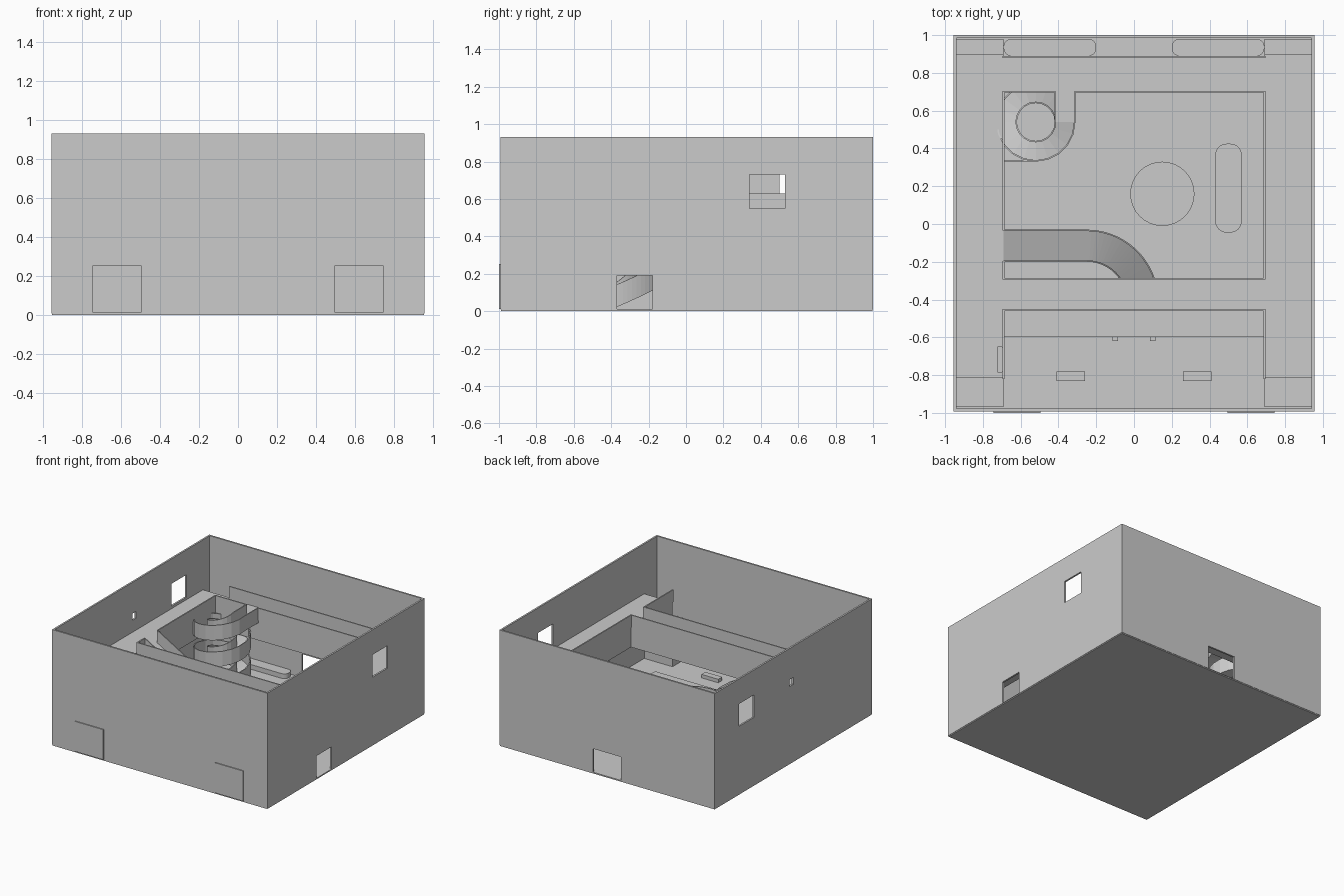
import bpy, bmesh, math
from mathutils import Vector

cube = bpy.data.objects.get("Cube")
if cube:
    bpy.data.objects.remove(cube, do_unlink=True)

grey = bpy.data.materials.new("plain_grey")
grey.use_nodes = True
grey.diffuse_color = (0.6, 0.6, 0.6, 1)
grey.node_tree.nodes["Principled BSDF"].inputs["Base Color"].default_value = (0.6, 0.6, 0.6, 1)


def make_object(name, bm):
    bmesh.ops.recalc_face_normals(bm, faces=bm.faces)
    mesh = bpy.data.meshes.new(name)
    bm.to_mesh(mesh)
    bm.free()
    mesh.materials.append(grey)
    obj = bpy.data.objects.new(name, mesh)
    bpy.context.collection.objects.link(obj)
    return obj


def box(name, xs, ys, zs):
    bm = bmesh.new()
    bmesh.ops.create_cube(bm, size=1)
    for v in bm.verts:
        v.co = [a[0] if c < 0 else a[1] for a, c in zip((xs, ys, zs), v.co)]
    return make_object(name, bm)


def prism(name, outline, z0, z1):
    bm = bmesh.new()
    face = bm.faces.new([bm.verts.new((x, y, z0)) for x, y in outline])
    top = bmesh.ops.extrude_face_region(bm, geom=[face])["geom"]
    bmesh.ops.translate(bm, vec=(0, 0, z1 - z0),
                        verts=[g for g in top if isinstance(g, bmesh.types.BMVert)])
    return make_object(name, bm)


def rounded(name, xs, ys, r, z0, z1, steps=8):
    outline = []
    corners = [(xs[1] - r, ys[1] - r), (xs[0] + r, ys[1] - r),
               (xs[0] + r, ys[0] + r), (xs[1] - r, ys[0] + r)]
    for q, (cx, cy) in enumerate(corners):
        for i in range(steps + 1):
            a = math.pi / 2 * (q + i / steps)
            outline.append((cx + r * math.cos(a), cy + r * math.sin(a)))
    return prism(name, outline, z0, z1)


def cut(obj, openings):
    for spans in openings:
        cutter = box("cutter", *spans)
        cutter.hide_render = True
        mod = obj.modifiers.new("opening", 'BOOLEAN')
        mod.operation = 'DIFFERENCE'
        mod.solver = 'EXACT'
        mod.object = cutter
        bpy.context.view_layer.objects.active = obj
        bpy.ops.object.modifier_apply(modifier=mod.name)
        bpy.data.objects.remove(cutter, do_unlink=True)


def ramp(name, stations, half):
    """Sweep a walled deck along (centre x, centre y, side direction, z)."""
    t, h, d = 0.008, 0.1, 0.02
    profile = [(-half, -d), (-half, h), (-half + t, h), (-half + t, 0),
               (half - t, 0), (half - t, h), (half, h), (half, -d)]
    bm = bmesh.new()
    rings = []
    for x, y, side, z in stations:
        rings.append([bm.verts.new((x + side.x * o, y + side.y * o, max(z + up, 0.006)))
                      for o, up in profile])
    n = len(profile)
    for a, b in zip(rings, rings[1:]):
        for i in range(n):
            bm.faces.new((a[i], a[(i + 1) % n], b[(i + 1) % n], b[i]))
    for ring in (rings[0], rings[-1]):
        bm.faces.new(ring)
    return make_object(name, bm)


# Outer shell
FLOOR, DECK, RAIL = 0.012, 0.53, 0.63
X, Y0, Y1, T = 0.955, -0.992, 1.0, 0.014
box("ground_floor", (-X + 0.003, X - 0.003), (Y0 + 0.003, Y1 - 0.003), (0, FLOOR))
walls = box("outer_walls", (-X, X), (Y0, Y1), (0.008, 0.93))
cut(walls, [
    ((-X + T, X - T), (Y0 + T, Y1 - T), (-1, 2)),
    ((0.8, 1.1), (-0.37, -0.18), (FLOOR, 0.19)),
    ((0.8, 1.1), (0.34, 0.53), (0.55, 0.73)),
    ((-1.1, -0.8), (0.5, 0.69), (0.55, 0.73)),
    ((-1.1, -0.8), (0.005, 0.055), (0.625, 0.68)),
    ((-0.125, 0.125), (0.9, 1.1), (FLOOR, 0.2)),
])
for side, x in (("right", -0.62), ("left", 0.62)):
    box(side + "_front_door", (x - 0.125, x + 0.125), (-1.0, Y0), (0.012, 0.253))

# Upper gallery with its central, front and rear openings
E = 0.69
gallery = box("gallery_floor", (-X + T, X - T), (-0.815, 0.9), (0.37, DECK))
cut(gallery, [
    ((-E, E), (-0.29, 0.70), (0, 1)),
    ((-E, E), (-1, -0.455), (0, 1)),
    ((-E, E), (0.885, 1), (0, 1)),
])


def rail(name, x0, y0, x1, y1):
    t = 0.005
    box(name, (x0 - t, x1 + t), (y0 - t, y1 + t), (DECK, RAIL))


# Parapets, broken where the ramps arrive
rail("rear_parapet", -E, 0.885, E, 0.885)
rail("front_parapet", -E, -0.455, E, -0.455)
rail("well_front_parapet", -E, -0.29, E, -0.29)
rail("well_left_parapet", E, -0.29, E, 0.70)
rail("well_rear_parapet_long", -0.31, 0.70, E, 0.70)
rail("well_rear_parapet_short", -E, 0.70, -0.42, 0.70)
rail("well_right_parapet_front", -E, -0.29, -E, -0.20)
rail("well_right_parapet_rear", -E, -0.03, -E, 0.70)
for s, word in ((-1, "right"), (1, "left")):
    rail(word + "_front_void_parapet", s * E, -0.815, s * E, -0.455)

# Spiral ramp: flat landing, two and a quarter turns, run-out at the floor
cx, cy, r, half = -0.52, 0.54, 0.155, 0.055
turns, per_turn = 2.25, 20
path = [(cx + r, 0.70, Vector((1, 0)), DECK)]
count = int(turns * per_turn)
for i in range(count + 1):
    a = -math.tau * i / per_turn
    side = Vector((math.cos(a), math.sin(a)))
    path.append((cx + r * side.x, cy + r * side.y, side, DECK - 0.48 * i / count))
path.append((-0.70, cy - r, Vector((0, -1)), FLOOR))
ramp("spiral_ramp", path, half)

# Quarter-turn ramp from the floor to the gallery
cx, cy, r, half = -0.25, -0.41, 0.295, 0.085
path = [(cx + r, -0.45, Vector((1, 0)), FLOOR)]
for i in range(25):
    a = math.pi / 2 * i / 24
    side = Vector((math.cos(a), math.sin(a)))
    path.append((cx + r * side.x, cy + r * side.y, side, 0.025 + 0.255 * i / 24))
path.append((-E, cy + r, Vector((0, 1)), DECK))
ramp("curved_ramp", path, half)

# Ground floor furnishings
rounded("round_island", (-0.02, 0.32), (-0.01, 0.33), 0.17, FLOOR, 0.06)
rounded("long_island", (0.43, 0.57), (-0.045, 0.425), 0.06, FLOOR, 0.06)
rounded("right_rear_bench", (-0.69, -0.2), (0.89, 0.98), 0.04, FLOOR, 0.05)
rounded("left_rear_bench", (0.2, 0.69), (0.89, 0.98), 0.04, FLOOR, 0.05)
box("front_platform", (-E, E), (-0.595, -0.455), (FLOOR, 0.06))
for s, word in ((-1, "right"), (1, "left")):
    box(word + "_platform_step", sorted((s * 0.085, s * 0.115)), (-0.62, -0.595), (FLOOR, 0.07))
    box(word + "_front_block", sorted((s * 0.26, s * 0.41)), (-0.83, -0.78), (FLOOR, 0.04))
    # Corner blocks beyond the ends of the gallery
    for name, ys in (("front", (-0.97, -0.815)), ("rear", (0.9, 0.98))):
        box(f"{word}_{name}_corner_block", sorted((s * E, s * 0.94)), ys, (FLOOR, 0.34))

# Small bench on the gallery
rounded("gallery_bench", (-0.725, -0.695), (-0.79, -0.645), 0.014, DECK, 0.55)
